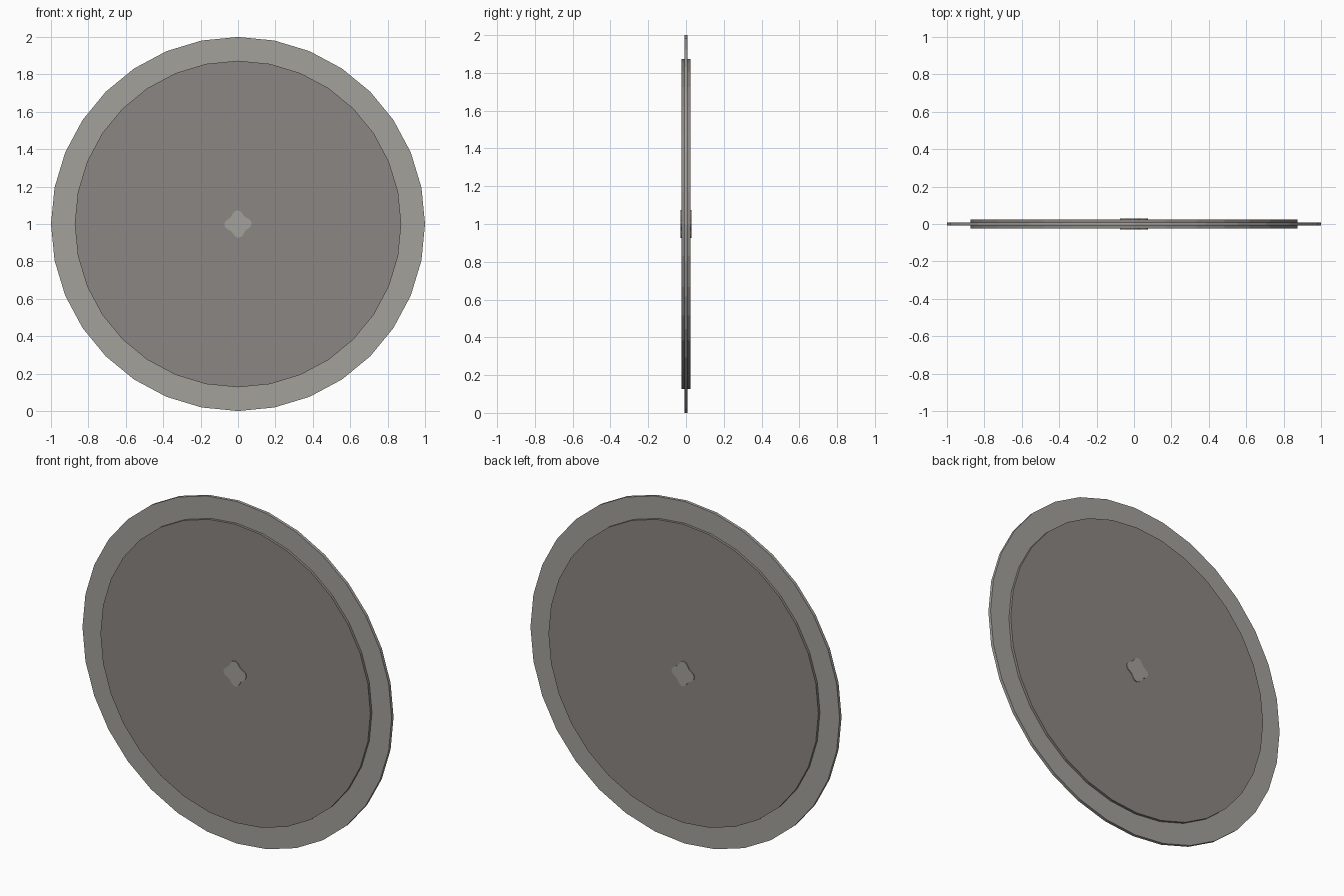
import bpy, bmesh, math

if "Cube" in bpy.data.objects:
    bpy.data.objects.remove(bpy.data.objects["Cube"])


def material(name, color):
    m = bpy.data.materials.new(name)
    m.diffuse_color = (*color, 1)
    m.use_nodes = True
    m.node_tree.nodes["Principled BSDF"].inputs["Base Color"].default_value = m.diffuse_color
    return m


def plate(name, outline, half, mat):
    """Extrude an x/z outline symmetrically along y, centred at z = 1."""
    bm = bmesh.new()
    front = [bm.verts.new((x, -half, z)) for x, z in outline]
    face = bm.faces.new(front)
    ext = bmesh.ops.extrude_face_region(bm, geom=[face])
    moved = [g for g in ext["geom"] if isinstance(g, bmesh.types.BMVert)]
    bmesh.ops.translate(bm, vec=(0, 2 * half, 0), verts=moved)
    bmesh.ops.recalc_face_normals(bm, faces=bm.faces)
    me = bpy.data.meshes.new(name)
    bm.to_mesh(me)
    bm.free()
    me.materials.append(mat)
    ob = bpy.data.objects.new(name, me)
    ob.location.z = 1
    bpy.context.collection.objects.link(ob)
    return ob


def polar(radius, sides):
    """Closed outline whose radius is a function of the angle."""
    angles = [2 * math.pi * i / sides for i in range(sides)]
    return [(radius(a) * math.cos(a), radius(a) * math.sin(a)) for a in angles]


light = material("light_grey", (0.37, 0.355, 0.325))
dark = material("dark_grey", (0.26, 0.24, 0.225))

# Thin outer rim disc
plate("rim_disc", polar(lambda a: 1.0, 32), 0.009, light)
# Thicker inner disc
plate("inner_disc", polar(lambda a: 0.873, 32), 0.024, dark)
# Four-lobed hub through the middle
plate("lobed_hub", polar(lambda a: 0.0635 + 0.0105 * math.cos(4 * (a - 0.06)), 24), 0.029, light)
